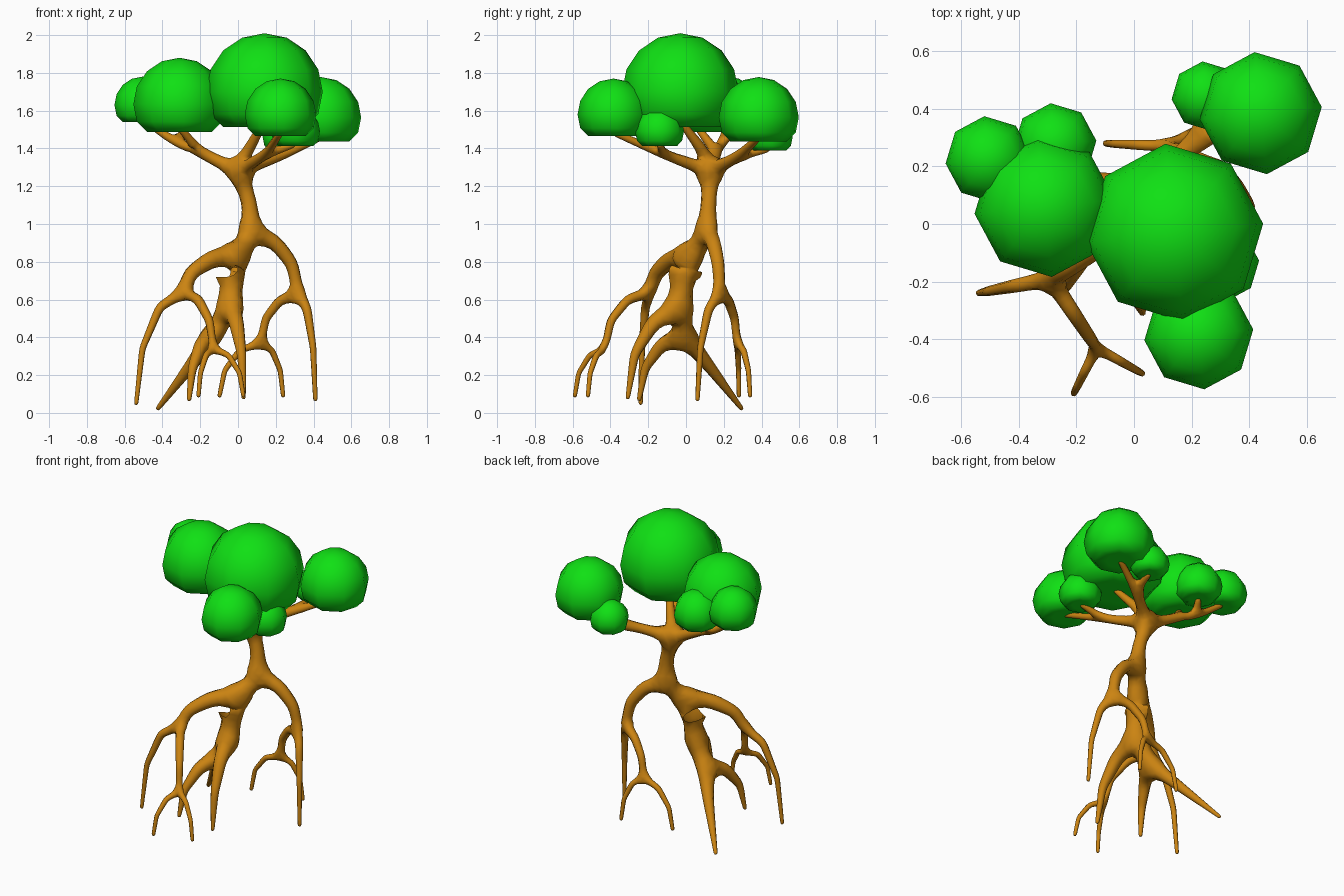
import bpy, bmesh, math
from mathutils import Vector

if "Cube" in bpy.data.objects:
    bpy.data.objects.remove(bpy.data.objects["Cube"])


def material(name, color):
    m = bpy.data.materials.new(name)
    m.diffuse_color = (*color, 1)
    m.use_nodes = True
    m.node_tree.nodes["Principled BSDF"].inputs["Base Color"].default_value = m.diffuse_color
    return m


BARK = material("bark brown", (0.60, 0.23, 0.006))
LEAF = material("leaf green", (0.005, 0.75, 0.007))


# Foliage: an eight-sided ball with the underside pressed flat.
# Returns the point where its limb enters.
def foliage(name, x, y, z, r):
    bm = bmesh.new()
    bmesh.ops.create_uvsphere(bm, u_segments=8, v_segments=8, radius=r)
    for v in bm.verts:
        v.co.z = max(v.co.z, -0.6 * r)
    for f in bm.faces:
        f.smooth = True
    me = bpy.data.meshes.new(name)
    bm.to_mesh(me)
    bm.free()
    me.materials.append(LEAF)
    ob = bpy.data.objects.new(name, me)
    ob.location = (x, y, z)
    ob.rotation_euler.z = 0.1
    bpy.context.collection.objects.link(ob)
    return node(x, y, z - 0.5 * r, 0.018)


# Wood skeleton: nodes with a radius, joined by straight limbs or drooping roots
points, radii, edges = [], [], []


def node(x, y, z, r=0.012):
    points.append(Vector((x, y, z)))
    radii.append(r)
    return len(points) - 1


def limb(*nodes):
    edges.extend(zip(nodes, nodes[1:]))
    return nodes[-1]


def root(a, b):
    # quarter ellipse: runs outward first, then drops steeply
    chain = [a]
    for t in (math.pi / 6, math.pi / 3):
        d = points[b] - points[a]
        s, c = math.sin(t), 1 - math.cos(t)
        p = points[a] + Vector((d.x * s, d.y * s, d.z * c))
        chain.append(node(*p, radii[a] + (radii[b] - radii[a]) * (s + c) / 2))
    return limb(*chain, b)


# Trunk and taproot
crown = node(0, 0.13, 1.28, .042)
right_start = node(0.07, 0.11, 0.95, .05)
left_start = node(0, 0.03, 0.84, .062)
front_start = node(-0.05, -0.03, 0.55, .062)
low_start = node(-0.13, -0.01, 0.41, .055)
limb(crown, node(0.06, 0.12, 1.12, .045), right_start, left_start,
     node(-0.03, -0.02, 0.7, .065), front_start, low_start,
     node(-0.25, 0.12, 0.25, .035), node(-0.43, 0.3, 0.015))

# Right root and its forks
fork = root(right_start, node(0.32, 0.18, 0.63, .032))
root(fork, node(0.41, 0.06, 0.06))
fork = root(fork, node(0.12, 0.27, 0.37, .022))
root(fork, node(-0.1, 0.28, 0.08))
root(fork, node(0.24, 0.34, 0.08))

# Left root and its forks
fork = root(left_start, node(-0.29, -0.19, 0.64, .032))
root(fork, node(-0.54, -0.24, 0.04))
fork = root(fork, node(-0.13, -0.43, 0.34, .02))
root(fork, node(-0.21, -0.59, 0.08))
root(fork, node(0.03, -0.52, 0.08))

# Small roots off the taproot
root(front_start, node(0.03, -0.31, 0.07))
root(low_start, node(-0.26, -0.25, 0.06))

# Limbs and the foliage they carry
limb(crown, node(0.06, 0.08, 1.4, .032), foliage("main_foliage", 0.14, -0.03, 1.7, 0.31))
fork = limb(crown, node(-0.2, 0.16, 1.38, .03))
limb(fork, foliage("left_foliage", -0.31, 0.06, 1.635, 0.245))
fork = limb(fork, node(-0.33, 0.19, 1.43, .024))
limb(fork, foliage("far_left_foliage", -0.505, 0.225, 1.63, 0.15))
limb(fork, foliage("back_left_foliage", -0.275, 0.275, 1.575, 0.145))
fork = limb(crown, node(0.22, 0.28, 1.36, .03))
limb(fork, foliage("right_foliage", 0.44, 0.385, 1.565, 0.213))
limb(fork, foliage("back_foliage", 0.25, 0.445, 1.46, 0.12))
fork = limb(crown, node(0.15, -0.12, 1.37, .026))
limb(fork, foliage("front_foliage", 0.225, -0.385, 1.58, 0.19))
limb(fork, foliage("small_right_foliage", 0.305, -0.14, 1.49, 0.13))

# Skin the skeleton into smooth wood
mesh = bpy.data.meshes.new("trunk_and_roots")
mesh.from_pydata(points, edges, [])
wood = bpy.data.objects.new("trunk_and_roots", mesh)
bpy.context.collection.objects.link(wood)
mesh.materials.append(BARK)
skin = wood.modifiers.new("skin", 'SKIN')
skin.use_smooth_shade = True
for r, s in zip(radii, mesh.skin_vertices[0].data):
    s.radius = (r, r)
mesh.skin_vertices[0].data[crown].use_root = True
wood.modifiers.new("smooth", 'SUBSURF').levels = 1
